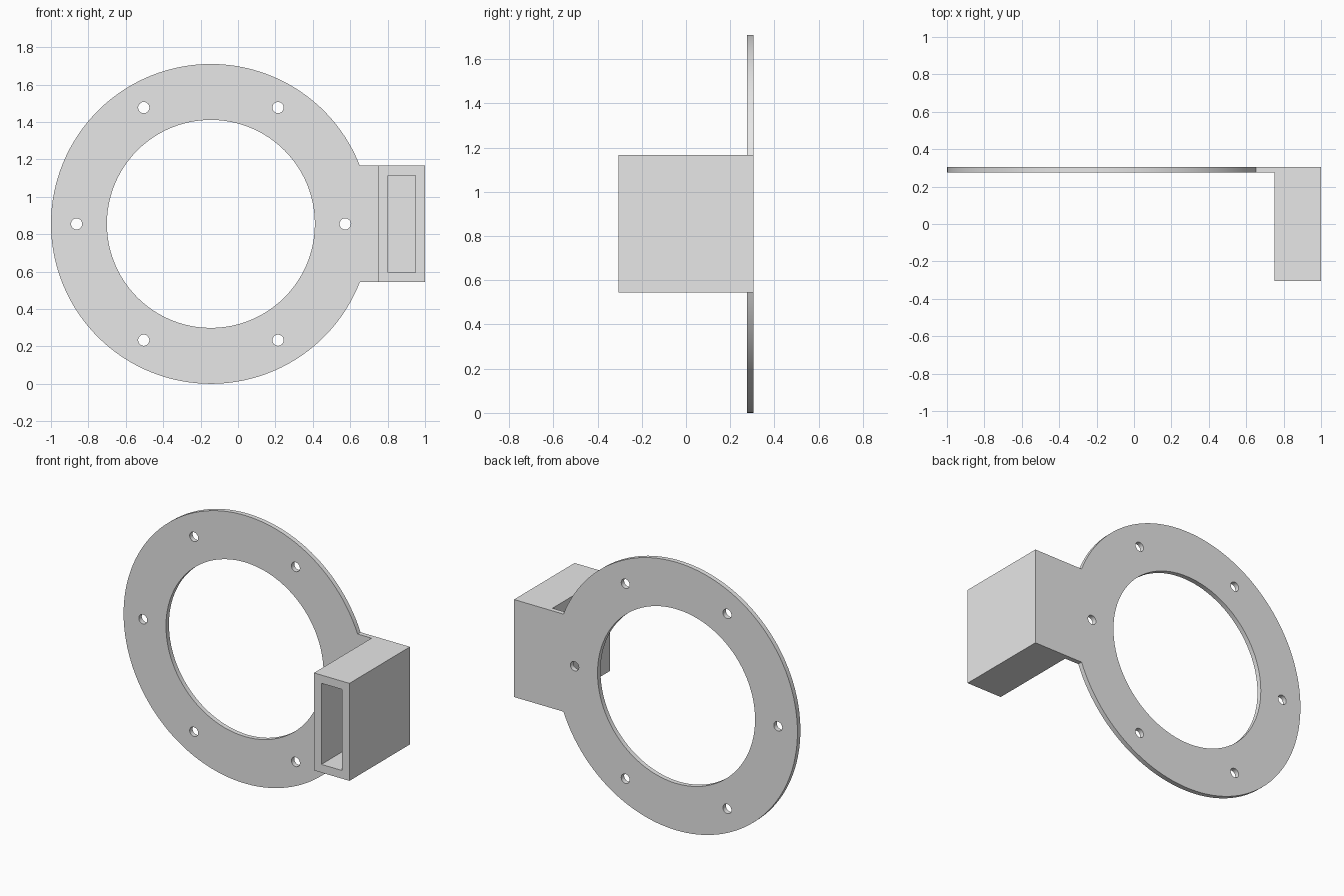
import bpy
import bmesh
from math import sin, cos, asin, pi, radians
from mathutils import Matrix, Vector

cube = bpy.data.objects.get("Cube")
if cube:
    bpy.data.objects.remove(cube, do_unlink=True)

CX, CZ = -0.145, 0.855          # ring centre
OUTER, INNER = 0.855, 0.556     # ring radii
BOLT_CIRCLE, BOLT = 0.718, 0.03
BACK, FRONT, THICK = 0.305, -0.305, 0.03
HALF = 0.311                    # half height of tab and housing
BOX_LEFT, BOX_RIGHT = 0.75, 1.0
WALL = 0.074

grey = bpy.data.materials.new("light grey")
grey.use_nodes = True
colour = (0.8, 0.8, 0.8, 1)
grey.diffuse_color = colour
grey.node_tree.nodes["Principled BSDF"].inputs["Base Color"].default_value = colour


def arc(cx, cy, r, start, end, steps):
    """Points along an arc, both ends included."""
    return [(cx + r * cos(start + (end - start) * i / steps),
             cy + r * sin(start + (end - start) * i / steps)) for i in range(steps + 1)]


def add_loop(curve, points):
    spline = curve.splines.new('POLY')
    spline.points.add(len(points) - 1)
    for p, (x, y) in zip(spline.points, points):
        p.co = (x, y, 0, 1)
    spline.use_cyclic_u = True


# Ring plate with side tab: one filled outline with round holes
curve = bpy.data.curves.new("ring_plate", 'CURVE')
curve.dimensions = '2D'
curve.fill_mode = 'BOTH'
curve.extrude = THICK / 2
join = asin(HALF / OUTER)
tab_end = BOX_LEFT - CX
add_loop(curve, arc(0, 0, OUTER, join, 2 * pi - join, 112)
         + [(tab_end, -HALF), (tab_end, HALF)])
add_loop(curve, arc(0, 0, INNER, 0, 2 * pi, 96)[:-1])
for k in range(6):
    a = radians(60 * k)
    add_loop(curve, arc(BOLT_CIRCLE * cos(a), BOLT_CIRCLE * sin(a), BOLT, 0, 2 * pi, 24)[:-1])
plate = bpy.data.objects.new("ring_plate", curve)
bpy.context.collection.objects.link(plate)
plate.rotation_euler.x = pi / 2
plate.location = (CX, BACK - THICK / 2, CZ)
curve.materials.append(grey)
bpy.ops.object.select_all(action='DESELECT')
plate.select_set(True)
bpy.context.view_layer.objects.active = plate
bpy.ops.object.convert(target='MESH')
bpy.ops.object.shade_smooth_by_angle(angle=radians(30))

# Slotted housing: a block with a deep pocket in its front
bm = bmesh.new()
size = Vector((BOX_RIGHT - BOX_LEFT, BACK - FRONT, 2 * HALF))
centre = Vector(((BOX_LEFT + BOX_RIGHT) / 2, (BACK + FRONT) / 2, CZ))
bmesh.ops.create_cube(bm, size=1, matrix=Matrix.LocRotScale(centre, None, size))
bm.normal_update()
front = min(bm.faces, key=lambda f: f.calc_center_median().y)
bmesh.ops.inset_region(bm, faces=[front], thickness=WALL)
pocket = bmesh.ops.extrude_discrete_faces(bm, faces=[front])["faces"][0]
bmesh.ops.translate(bm, verts=pocket.verts, vec=(0, BACK - THICK - FRONT, 0))
bmesh.ops.recalc_face_normals(bm, faces=bm.faces)
mesh = bpy.data.meshes.new("slotted_housing")
bm.to_mesh(mesh)
bm.free()
mesh.materials.append(grey)
housing = bpy.data.objects.new("slotted_housing", mesh)
bpy.context.collection.objects.link(housing)
